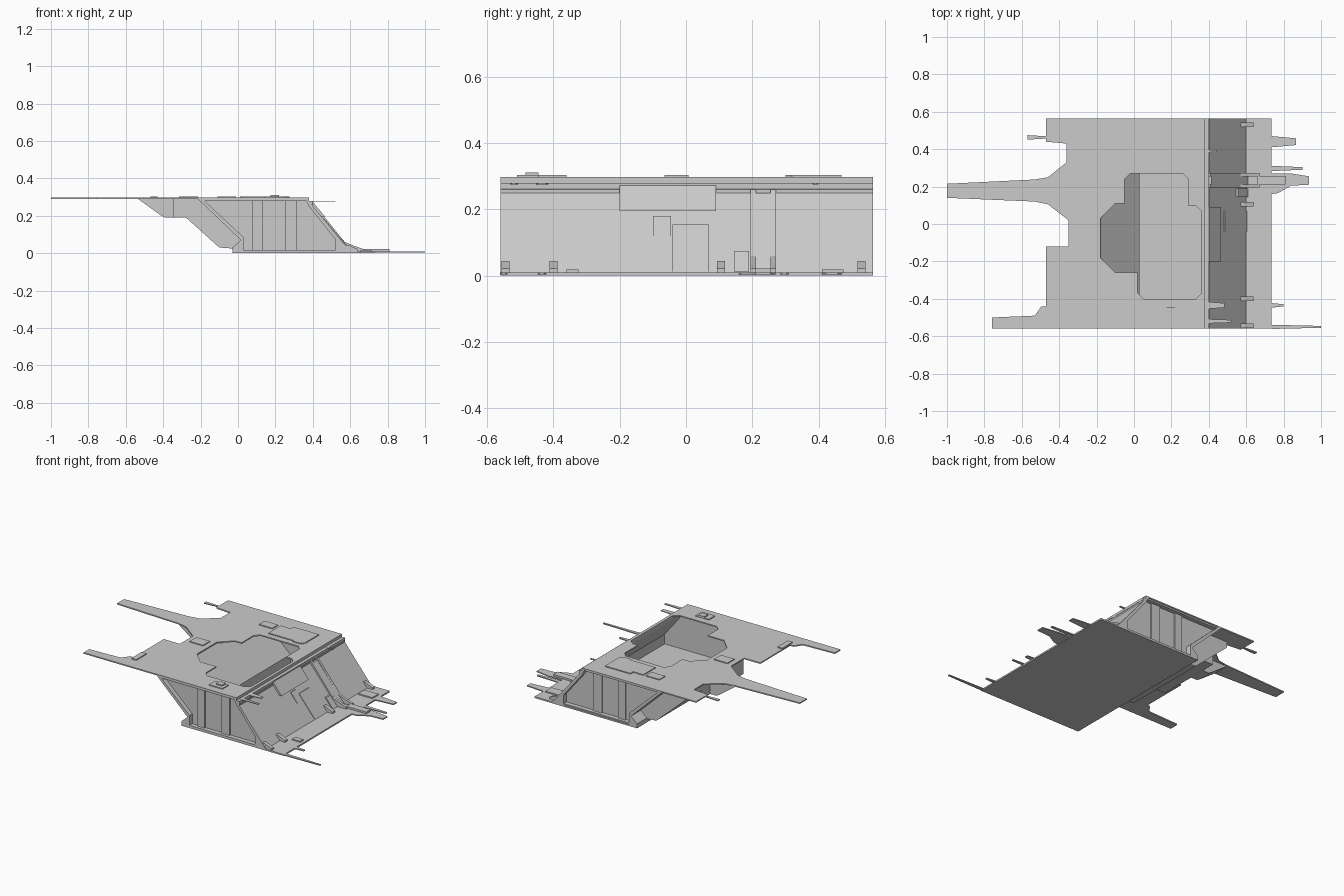
import bpy, bmesh


def prism(name, pts, a, b, axis='Z'):
    """Extrude a closed profile from a to b; axis Z takes (x,y), axis Y takes (x,z)."""
    bm = bmesh.new()
    put = (lambda p, h: (p[0], p[1], h)) if axis == 'Z' else (lambda p, h: (p[0], h, p[1]))
    lo = [bm.verts.new(put(p, a)) for p in pts]
    hi = [bm.verts.new(put(p, b)) for p in pts]
    bm.faces.new(lo)
    bm.faces.new(hi)
    for i in range(len(pts)):
        j = (i + 1) % len(pts)
        bm.faces.new((lo[i], lo[j], hi[j], hi[i]))
    bmesh.ops.recalc_face_normals(bm, faces=bm.faces)
    me = bpy.data.meshes.new(name)
    bm.to_mesh(me)
    bm.free()
    ob = bpy.data.objects.new(name, me)
    bpy.context.collection.objects.link(ob)
    return ob


def box(name, x0, x1, y0, y1, z0, z1):
    return prism(name, [(x0, y0), (x1, y0), (x1, y1), (x0, y1)], z0, z1)


def spike(name, x0, x1, y, w0, w1, z0, z1):
    """Flat tapering shard along x."""
    prism(name, [(x0, y - w0), (x1, y - w1), (x1, y + w1), (x0, y + w0)], z0, z1)


# Torn roof plate with long shards on its left edge
roof = prism('roof_plate', [
    (0.38, -0.56), (0.38, 0.565), (-0.47, 0.565), (-0.47, 0.44), (-0.36, 0.43),
    (-0.36, 0.33), (-0.46, 0.25), (-0.53, 0.238), (-1, 0.215), (-1, 0.14),
    (-0.53, 0.12), (-0.46, 0.105), (-0.35, 0.02), (-0.35, -0.12), (-0.47, -0.12),
    (-0.47, -0.44), (-0.495, -0.44), (-0.53, -0.49), (-0.76, -0.5), (-0.76, -0.56)],
    0.29, 0.298)
hole = prism('roof_hole_cutter', [
    (-0.02, 0.27), (0.26, 0.27), (0.29, 0.24), (0.29, 0.1), (0.33, 0.1), (0.36, 0.07),
    (0.36, -0.37), (0.33, -0.4), (0.05, -0.4), (0.02, -0.37), (0.02, -0.26),
    (-0.1, -0.26), (-0.18, -0.18), (-0.18, 0.03), (-0.1, 0.11), (-0.05, 0.11), (-0.05, 0.24)],
    0.25, 0.35)
hole.hide_render = True
hole.hide_set(True)
cut = roof.modifiers.new('hole', 'BOOLEAN')
cut.object = hole
cut.operation = 'DIFFERENCE'
cut.solver = 'EXACT'
spike('roof_shard_left', -0.57, -0.47, 0.463, 0.012, 0.006, 0.292, 0.298)
for y, x1, w in ((0.39, 0.44, 0.008), (-0.435, 0.485, 0.02), (-0.52, 0.52, 0.012)):
    spike('roof_shard_right', 0.38, x1, y, w, w * 0.6, 0.275, 0.28)

# Floor plate and its shards
box('floor_plate', -0.03, 0.735, -0.56, 0.565, 0, 0.01)
for y, x1, w0, w1 in ((0.44, 0.865, 0.03, 0.018), (0.297, 0.9, 0.014, 0.007),
                      (-0.435, 0.8, 0.012, 0.006), (-0.55, 1.0, 0.011, 0.005)):
    spike('floor_shard', 0.735, x1, y, w0, w1, 0.003, 0.01)
prism('floor_shard_wide', [(0.735, 0.16), (0.77, 0.165), (0.84, 0.205), (0.935, 0.21),
                           (0.935, 0.255), (0.84, 0.27), (0.735, 0.27)], 0.003, 0.01)

# Sloping right wall
prism('right_wall', [(0.36, 0.29), (0.38, 0.29), (0.38, 0.265), (0.402, 0.26), (0.402, 0.25),
                     (0.6, 0.01), (0.52, 0.01), (0.52, 0.075), (0.38, 0.25)], -0.56, 0.565, 'Y')
box('right_wall_ledge', 0.375, 0.402, -0.56, 0.565, 0.262, 0.279)
# Sloping left wall, and the hull block and balcony hanging behind it
prism('left_wall', [(-0.215, 0.29), (-0.19, 0.29), (0.03, 0.085), (0.03, 0.01),
                    (-0.03, 0.01), (-0.03, 0.03), (0.015, 0.07)], -0.56, 0.565, 'Y')
prism('left_hull', [(-0.345, 0.25), (-0.345, 0.29), (-0.2, 0.29), (0.02, 0.07), (-0.03, 0.005),
                    (-0.03, 0.025), (-0.1, 0.03)], -0.12, 0.46, 'Y')
prism('left_balcony', [(-0.54, 0.294), (-0.2, 0.288), (-0.12, 0.205), (-0.12, 0.19), (-0.39, 0.19),
                       (-0.41, 0.2)], 0.125, 0.235, 'Y')
prism('left_balcony_wide', [(-0.345, 0.29), (-0.2, 0.29), (-0.12, 0.19), (-0.345, 0.19)],
      -0.12, 0.33, 'Y')

# Recessed end walls with raised rails and mullions
end = [(-0.205, 0.29), (0.365, 0.29), (0.385, 0.25), (0.53, 0.08), (0.53, 0.01), (0.02, 0.01), (0.02, 0.075)]
for s in (-1, 1):
    prism('end_wall', end, s * 0.515, s * 0.53, 'Y')
    for x0, x1 in ((0.075, 0.13), (0.25, 0.315)):
        box('end_mullion', x0, x1, *sorted((s * 0.525, s * 0.54)), 0.01, 0.288)
    box('end_top_rail', -0.19, 0.375, *sorted((s * 0.52, s * 0.56)), 0.28, 0.29)
    box('end_base_rail', 0.03, 0.52, *sorted((s * 0.52, s * 0.56)), 0.01, 0.018)


def slope_panel(name, y0, y1, z0, z1, t):
    """Raised panel lying on the right slope."""
    x = lambda z: 0.402 + (0.25 - z) * 0.825
    prism(name, [(x(z0) - 0.01, z0), (x(z1) - 0.01, z1), (x(z1) + t, z1), (x(z0) + t, z0)], y0, y1, 'Y')


# Panels on the right slope
slope_panel('slope_window_panel', -0.2, 0.09, 0.195, 0.272, 0.018)
slope_panel('slope_panel_large', -0.04, 0.07, 0.012, 0.155, 0.005)
slope_panel('slope_panel_small', -0.1, -0.045, 0.12, 0.18, 0.005)
slope_panel('slope_panel_low', 0.145, 0.19, 0.012, 0.075, 0.01)

# Twin ribs running down the slope onto the floor shard
rib = [(0.39, 0.26), (0.41, 0.26), (0.57, 0.06), (0.62, 0.04), (0.67, 0.022), (0.67, 0.01), (0.58, 0.01)]
for y0, y1 in ((0.195, 0.212), (0.255, 0.272)):
    prism('slope_rib', rib, y0, y1, 'Y')
slope_panel('rib_channel', 0.21, 0.257, 0.012, 0.25, 0.012)
box('rib_foot', 0.66, 0.81, 0.21, 0.257, 0.008, 0.022)

# Foot clamps along the slope base
for y in (0.53, 0.105, -0.4, -0.545):
    prism('foot_clamp', [(0.56, 0.045), (0.585, 0.045), (0.64, 0.022), (0.64, 0.01), (0.56, 0.01)],
          y - 0.012, y + 0.012, 'Y')

# Roof and floor surface plates
for x0, x1, y0, y1, h in ((-0.11, -0.01, 0.38, 0.44, 0.304), (-0.315, -0.215, -0.065, 0.008, 0.304),
                          (0.14, 0.24, -0.51, -0.445, 0.304), (0.175, 0.22, -0.485, -0.445, 0.312),
                          (-0.467, -0.43, -0.47, -0.36, 0.304)):
    box('roof_fitting', x0, x1, y0, y1, 0.296, h)
prism('roof_access_panel', [(0.01, 0.31), (0.2, 0.31), (0.2, 0.3), (0.25, 0.3), (0.275, 0.32),
                            (0.275, 0.47), (0.085, 0.47), (0.085, 0.44), (0.01, 0.44)], 0.296, 0.304)
for x0, x1, y0, y1 in ((0.61, 0.715, 0.41, 0.475), (0.655, 0.715, -0.36, -0.325)):
    box('floor_fitting', x0, x1, y0, y1, 0.008, 0.018)
